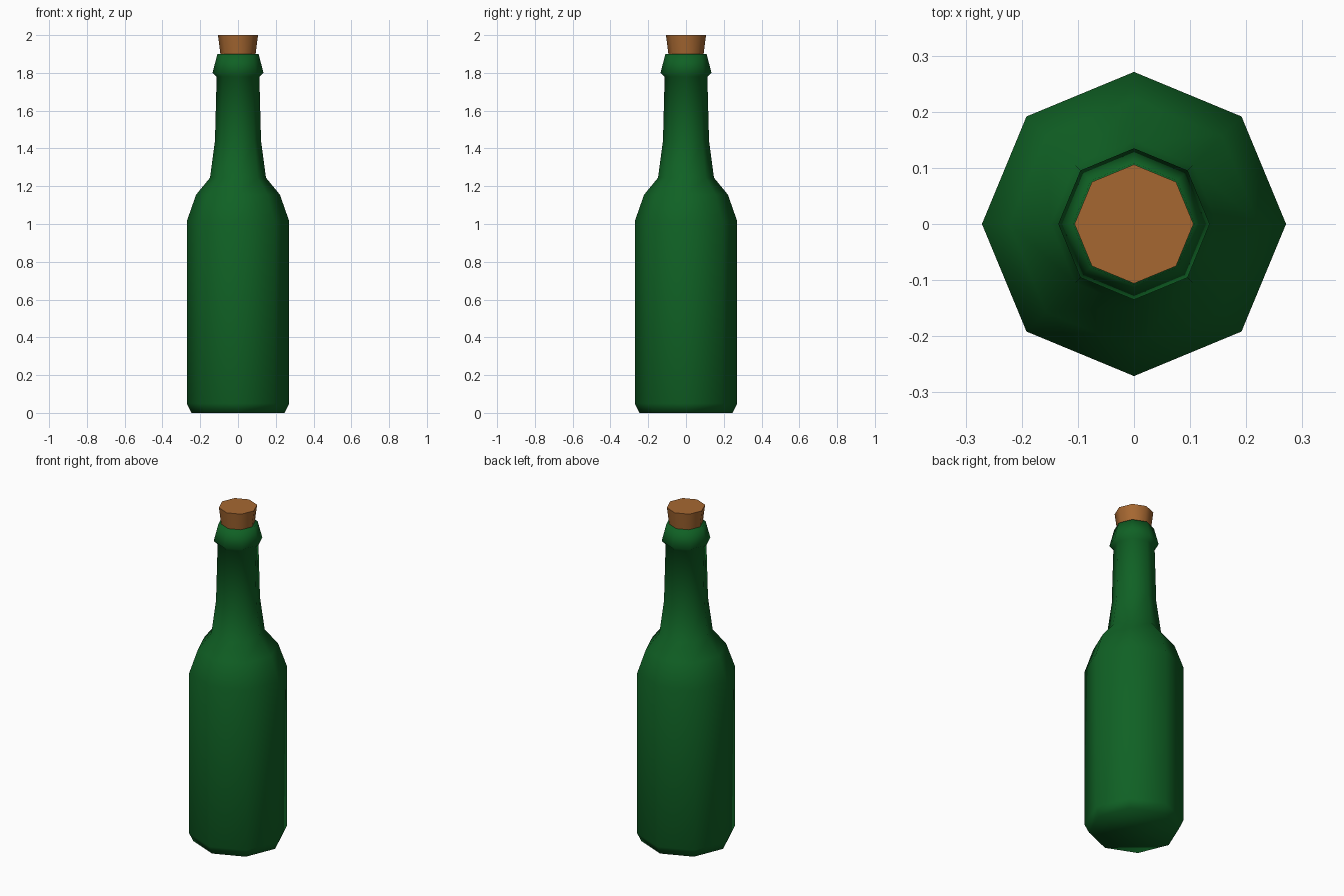
import bpy
import bmesh
from math import cos, sin, pi, radians

SIDES = 8

cube = bpy.data.objects.get("Cube")
if cube:
    bpy.data.objects.remove(cube, do_unlink=True)


def make_material(name, rgb):
    mat = bpy.data.materials.new(name)
    mat.use_nodes = True
    mat.diffuse_color = (*rgb, 1)
    shader = next(n for n in mat.node_tree.nodes if n.type == 'BSDF_PRINCIPLED')
    shader.inputs["Base Color"].default_value = (*rgb, 1)
    shader.inputs["Roughness"].default_value = 0.6
    return mat


def lathe(name, profile, mat):
    """Turn a (radius, height) profile into a closed eight-sided solid."""
    bm = bmesh.new()
    rings = [[bm.verts.new((r * cos(2 * pi * i / SIDES), r * sin(2 * pi * i / SIDES), z))
              for i in range(SIDES)] for r, z in profile]
    for low, high in zip(rings, rings[1:]):
        for i in range(SIDES):
            j = (i + 1) % SIDES
            bm.faces.new((low[i], low[j], high[j], high[i]))
    bm.faces.new(rings[0][::-1])
    bm.faces.new(rings[-1])
    mesh = bpy.data.meshes.new(name)
    bm.to_mesh(mesh)
    bm.free()
    mesh.materials.append(mat)
    obj = bpy.data.objects.new(name, mesh)
    bpy.context.collection.objects.link(obj)
    return obj


green = make_material("green glass", (0.005, 0.12, 0.018))
brown = make_material("cork brown", (0.38, 0.137, 0.031))

# Bottle: bevelled foot, straight body, shoulder, neck and flared lip
bottle = lathe("bottle", [
    (0.247, 0.0), (0.271, 0.05), (0.271, 1.015), (0.222, 1.155),
    (0.148, 1.245), (0.122, 1.44), (0.113, 1.78), (0.135, 1.80),
    (0.109, 1.90)], green)
bottle.data.shade_smooth()

# Cork: tapered plug pushed into the lip
cork = lathe("cork", [(0.087, 1.85), (0.106, 2.0)], brown)
bpy.ops.object.select_all(action='DESELECT')
cork.select_set(True)
bpy.context.view_layer.objects.active = cork
bpy.ops.object.shade_smooth_by_angle(angle=radians(60))
